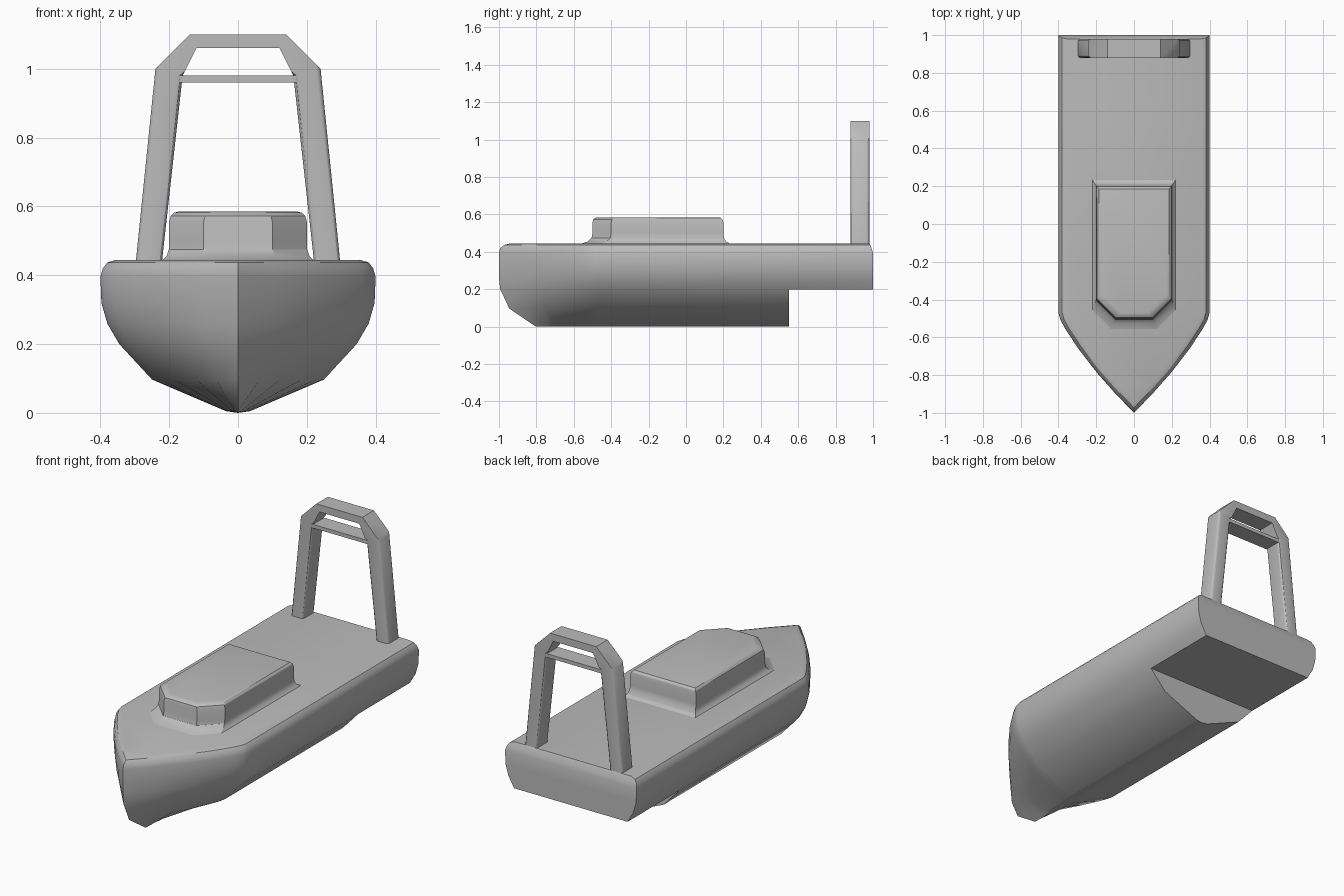
import bpy, bmesh, math

if "Cube" in bpy.data.objects:
    bpy.data.objects.remove(bpy.data.objects["Cube"], do_unlink=True)

grey = bpy.data.materials.new("light_grey")
grey.use_nodes = True
colour = (0.5, 0.5, 0.5, 1)
grey.diffuse_color = colour
grey.node_tree.nodes["Principled BSDF"].inputs["Base Color"].default_value = colour


def finish(name, bm):
    bmesh.ops.recalc_face_normals(bm, faces=bm.faces)
    mesh = bpy.data.meshes.new(name)
    bm.to_mesh(mesh)
    bm.free()
    obj = bpy.data.objects.new(name, mesh)
    bpy.context.collection.objects.link(obj)
    mesh.materials.append(grey)
    bpy.ops.object.select_all(action='DESELECT')
    obj.select_set(True)
    bpy.context.view_layer.objects.active = obj
    bpy.ops.object.shade_smooth_by_angle(angle=math.radians(30))
    return obj


def stack(name, rings):
    """Skin a pile of horizontal outlines, closed at the top."""
    bm = bmesh.new()
    loops = [[bm.verts.new(p) for p in ring] for ring in rings]
    n = len(loops[0])
    for low, high in zip(loops, loops[1:]):
        for i in range(n):
            j = (i + 1) % n
            bm.faces.new((low[i], low[j], high[j], high[i]))
    bm.faces.new(loops[-1])
    bmesh.ops.remove_doubles(bm, verts=bm.verts, dist=0.0005)
    bmesh.ops.dissolve_degenerate(bm, edges=bm.edges, dist=0.0001)
    return finish(name, bm)


# Hull: outline at each height, pointed at the bow, stepped up at the stern
BOW = [(0, 1), (0.07, 0.975), (0.16, 0.91), (0.35, 0.745), (0.6, 0.49), (0.8, 0.255)]
SHOULDER, STEP = -0.47, 0.55


def hull_ring(width, z, tip, stern):
    side = [(width, stern), (width, STEP)]
    side += [(width * f, SHOULDER + (tip - SHOULDER) * t) for t, f in BOW]
    right = [(-x, y, z) for x, y in side]
    left = [(x, y, z) for x, y in reversed(side)]
    return right + [(0, tip, z)] + left


levels = [
    (0, 0, -0.8, STEP), (0.035, 0.005, -0.81, STEP), (0.25, 0.097, -0.945, STEP),
    (0.345, 0.2, -0.993, STEP), (0.345, 0.2, -0.993, 1), (0.38, 0.26, -1, 1),
    (0.397, 0.32, -1, 1), (0.4, 0.395, -1, 1), (0.393, 0.42, -0.993, 0.992),
    (0.38, 0.437, -0.972, 0.985), (0.355, 0.445, -0.94, 0.98),
]
stack("hull", [hull_ring(*level) for level in levels])


# Cabin: chamfered front corners, flared foot and rounded roof edge
def cabin_ring(width, front, back, z):
    half = [(width, back), (width, front + 0.1), (width - 0.1, front)]
    return [(x, y, z) for x, y in half] + [(-x, y, z) for x, y in reversed(half)]


stack("cabin", [cabin_ring(*level) for level in [
    (0.22, -0.56, 0.235, 0.444), (0.208, -0.525, 0.214, 0.455),
    (0.201, -0.505, 0.203, 0.475), (0.2, -0.5, 0.2, 0.5), (0.2, -0.5, 0.2, 0.555),
    (0.196, -0.496, 0.196, 0.572), (0.186, -0.486, 0.186, 0.582),
    (0.172, -0.472, 0.172, 0.585)]])


# Stern arch: a band of outer and inner points, given depth along y
FRONT, BACK = 0.88, 0.98
half = [((0.298, 0.43), (0.222, 0.43)), ((0.24, 1.0), (0.161, 0.98)), ((0.14, 1.1), (0.121, 1.06))]
band = half + [tuple((-x, z) for x, z in pair) for pair in reversed(half)]
bm = bmesh.new()
frames = [[bm.verts.new((x, y, z)) for (x, z), y in
           ((o, FRONT), (o, BACK), (i, BACK), (i, FRONT))] for o, i in band]
for a, b in zip(frames, frames[1:]):
    for k in range(4):
        m = (k + 1) % 4
        bm.faces.new((a[k], a[m], b[m], b[k]))
bm.faces.new(frames[0])
bm.faces.new(frames[-1])
leg_edges = [e for e in bm.edges if abs(e.verts[0].co.z - e.verts[1].co.z) > 0.3]
bmesh.ops.bevel(bm, geom=leg_edges, offset=0.014, segments=3, profile=0.5, affect='EDGES')
finish("stern_arch", bm)

# Crossbar between the legs
bm = bmesh.new()
bmesh.ops.create_cube(bm, size=1)
for v in bm.verts:
    v.co.x *= 0.35
    v.co.y = (FRONT + BACK) / 2 + v.co.y * (BACK - FRONT - 0.004)
    v.co.z = 0.97 + v.co.z * 0.02
finish("arch_crossbar", bm)
